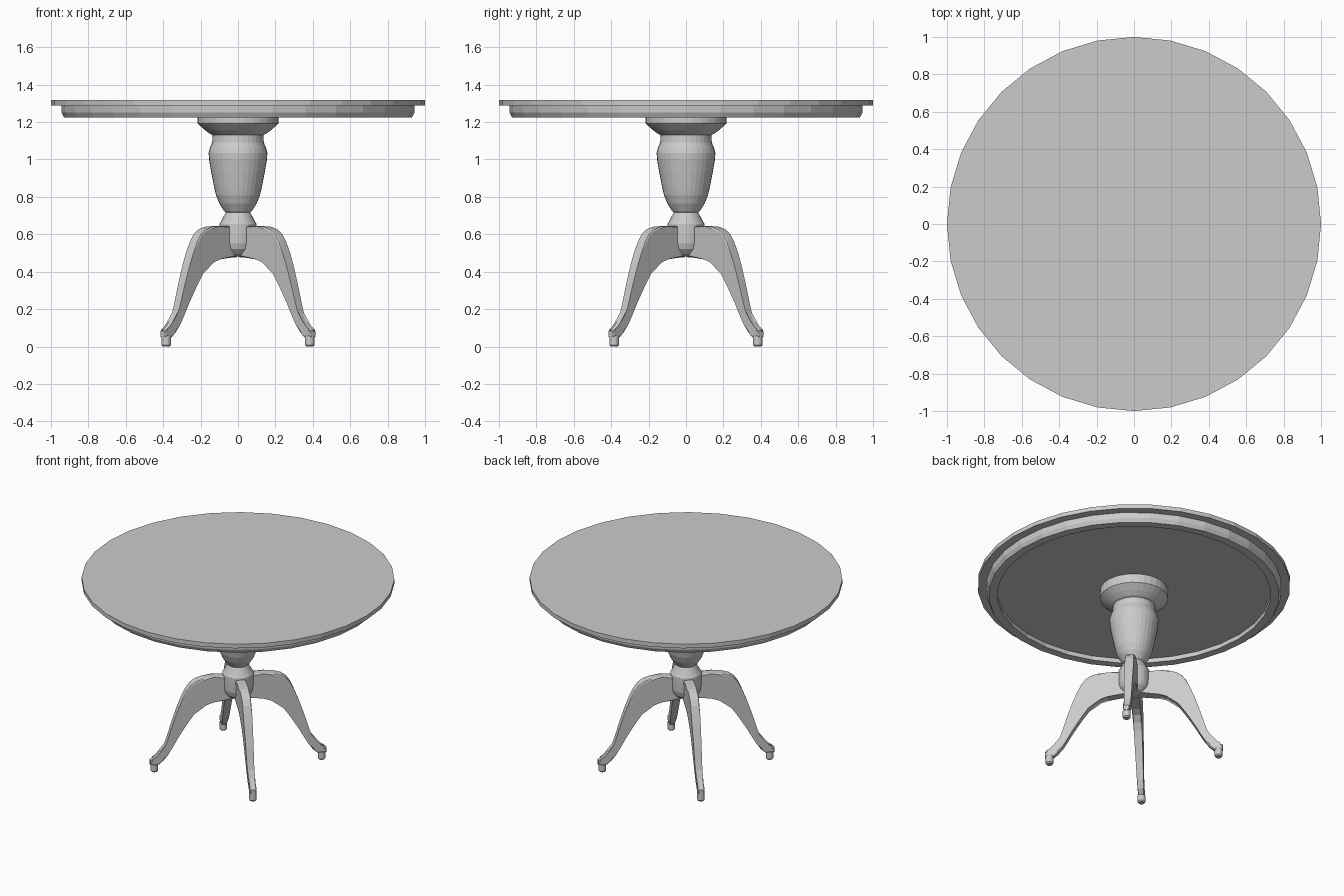
import bpy, bmesh
from math import pi, cos, sin
from mathutils import Matrix

if "Cube" in bpy.data.objects:
    bpy.data.objects.remove(bpy.data.objects["Cube"])


def finish(bm, name):
    bmesh.ops.recalc_face_normals(bm, faces=bm.faces)
    mesh = bpy.data.meshes.new(name)
    bm.to_mesh(mesh)
    bm.free()
    obj = bpy.data.objects.new(name, mesh)
    bpy.context.collection.objects.link(obj)
    return obj


def lathe(name, profile, sides=32, centre=(0, 0)):
    """Solid of revolution from (radius, z) points, capped at both ends."""
    bm = bmesh.new()
    rings = []
    for r, z in profile:
        rings.append([bm.verts.new((centre[0] + r * cos(2 * pi * i / sides),
                                    centre[1] + r * sin(2 * pi * i / sides), z))
                      for i in range(sides)])
    for a, b in zip(rings, rings[1:]):
        for i in range(sides):
            j = (i + 1) % sides
            bm.faces.new((a[i], a[j], b[j], b[i]))
    bm.faces.new(rings[0])
    bm.faces.new(rings[-1])
    return finish(bm, name)


# Round top with stepped apron and a shallow recess underneath
lathe("table_top", [
    (0.875, 1.255), (0.875, 1.225), (0.93, 1.225), (0.943, 1.25),
    (0.945, 1.288), (1.0, 1.288), (1.0, 1.317)])

# Turned mounting plate, vase column and hub
lathe("mounting_plate", [
    (0.135, 1.13), (0.15, 1.137), (0.178, 1.158), (0.205, 1.182),
    (0.217, 1.193), (0.217, 1.256)])
lathe("column", [
    (0.065, 0.715), (0.075, 0.725), (0.1, 0.765), (0.118, 0.81),
    (0.127, 0.85), (0.143, 0.93), (0.155, 1.0), (0.157, 1.035),
    (0.151, 1.06), (0.138, 1.09), (0.136, 1.132)])
lathe("hub", [
    (0.035, 0.48), (0.065, 0.495), (0.088, 0.52), (0.098, 0.55),
    (0.1, 0.59), (0.1, 0.655), (0.09, 0.67), (0.066, 0.716)])

# Leg outline as (distance from centre, z)
LEG = [
    (0.03, 0.643), (0.17, 0.643), (0.23, 0.64), (0.275, 0.627),
    (0.31, 0.603), (0.338, 0.565), (0.365, 0.502), (0.39, 0.44),
    (0.413, 0.375), (0.434, 0.31), (0.455, 0.24), (0.475, 0.182),
    (0.5, 0.132), (0.527, 0.1), (0.55, 0.085), (0.572, 0.084),
    (0.572, 0.05), (0.515, 0.048), (0.485, 0.075), (0.455, 0.12),
    (0.425, 0.172), (0.395, 0.227), (0.36, 0.285), (0.325, 0.34),
    (0.29, 0.39), (0.255, 0.43), (0.215, 0.46), (0.165, 0.477),
    (0.03, 0.477)]

# Four splayed legs on the diagonals, each with a small foot
for n in range(4):
    angle = pi / 4 + n * pi / 2
    bm = bmesh.new()
    sides = []
    for sign in (-1, 1):
        sides.append([bm.verts.new((r, sign * (0.019 + 0.02 * z), z)) for r, z in LEG])
        bm.faces.new(sides[-1])
    a, b = sides
    for i in range(len(a)):
        j = (i + 1) % len(a)
        bm.faces.new((a[i], a[j], b[j], b[i]))
    rims = [bm.edges.get((s[i], s[(i + 1) % len(s)])) for s in sides for i in range(len(s))]
    bmesh.ops.bevel(bm, geom=rims, offset=0.011, segments=2, profile=0.5,
                    affect='EDGES', clamp_overlap=True)
    bmesh.ops.transform(bm, matrix=Matrix.Rotation(angle, 4, 'Z'), verts=bm.verts)
    finish(bm, f"leg_{n + 1}")
    lathe(f"foot_{n + 1}", [(0.019, 0.0), (0.025, 0.008), (0.025, 0.055)], 16,
          (0.543 * cos(angle), 0.543 * sin(angle)))
